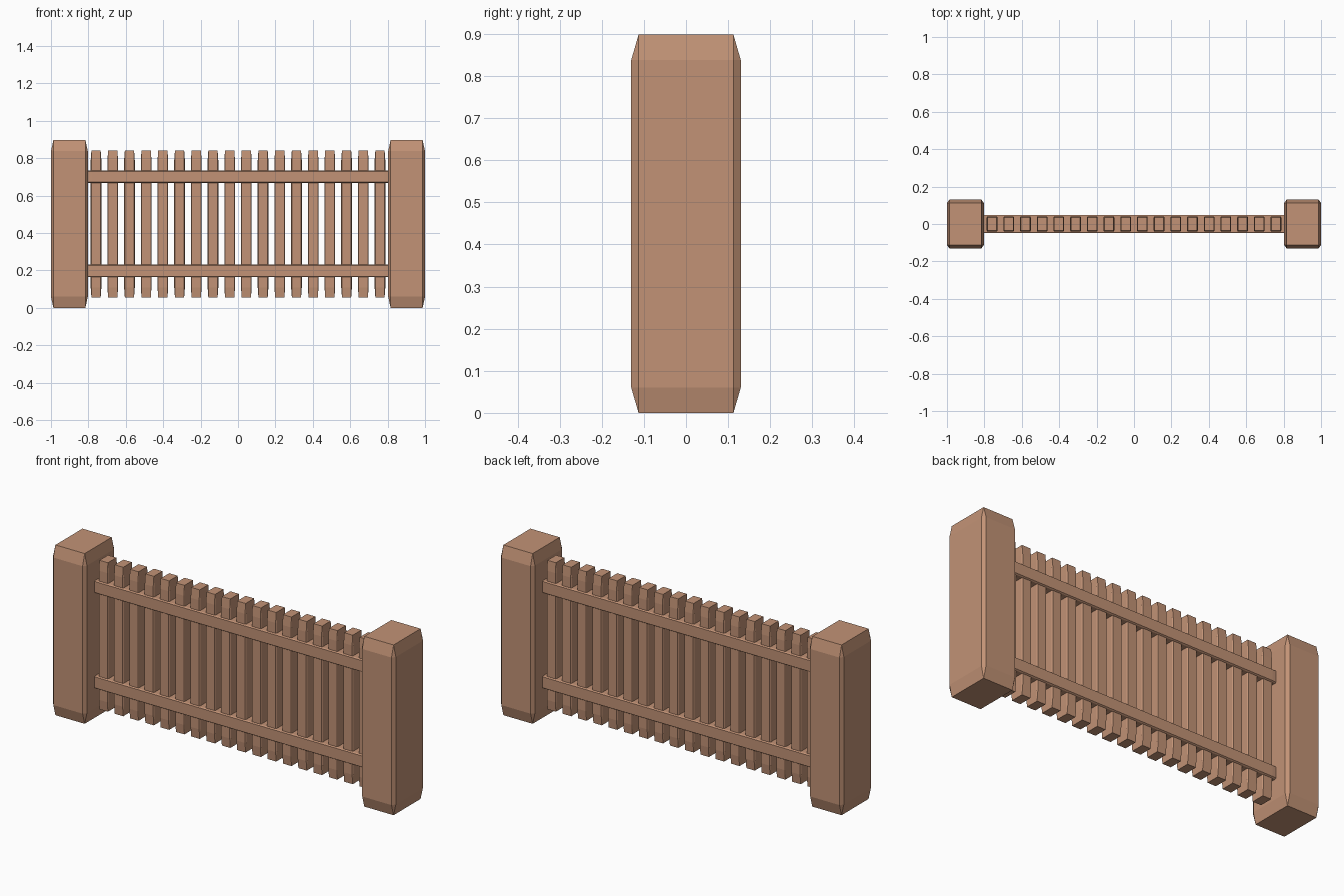
import bpy
import bmesh
from mathutils import Vector

default_cube = bpy.data.objects.get("Cube")
if default_cube:
    bpy.data.objects.remove(default_cube, do_unlink=True)

# One wood colour
wood = bpy.data.materials.new("warm_brown_wood")
wood.use_nodes = True
wood.diffuse_color = (0.54, 0.29, 0.18, 1)
bsdf = next(n for n in wood.node_tree.nodes if n.type == "BSDF_PRINCIPLED")
bsdf.inputs["Base Color"].default_value = wood.diffuse_color
bsdf.inputs["Roughness"].default_value = 0.8

# Unit block with chamfered edges, stretched so chamfers follow the proportions
BEVEL = 1 / 15


def block(name, size, centre):
    bm = bmesh.new()
    bmesh.ops.create_cube(bm, size=1)
    bmesh.ops.bevel(bm, geom=bm.edges[:], offset=BEVEL, segments=1,
                    affect="EDGES", profile=0.5)
    bmesh.ops.scale(bm, vec=Vector(size), verts=bm.verts)
    mesh = bpy.data.meshes.new(name)
    bm.to_mesh(mesh)
    bm.free()
    mesh.materials.append(wood)
    obj = bpy.data.objects.new(name, mesh)
    obj.location = centre
    bpy.context.collection.objects.link(obj)
    return obj


# Heavy end posts
for side, name in ((1, "left_post"), (-1, "right_post")):
    block(name, (0.197, 0.26, 0.898), (side * 0.9015, 0, 0.449))

# Horizontal rails running into the posts
for name, height in (("lower_rail", 0.198), ("upper_rail", 0.701)):
    block(name, (1.8, 0.098, 0.067), (0, 0, height))

# Evenly spaced vertical slats
COUNT = 18
SPACING = 0.0893
for i in range(COUNT):
    x = (i - (COUNT - 1) / 2) * SPACING
    block(f"slat_{i + 1}", (0.057, 0.082, 0.786), (x, 0, 0.449))
